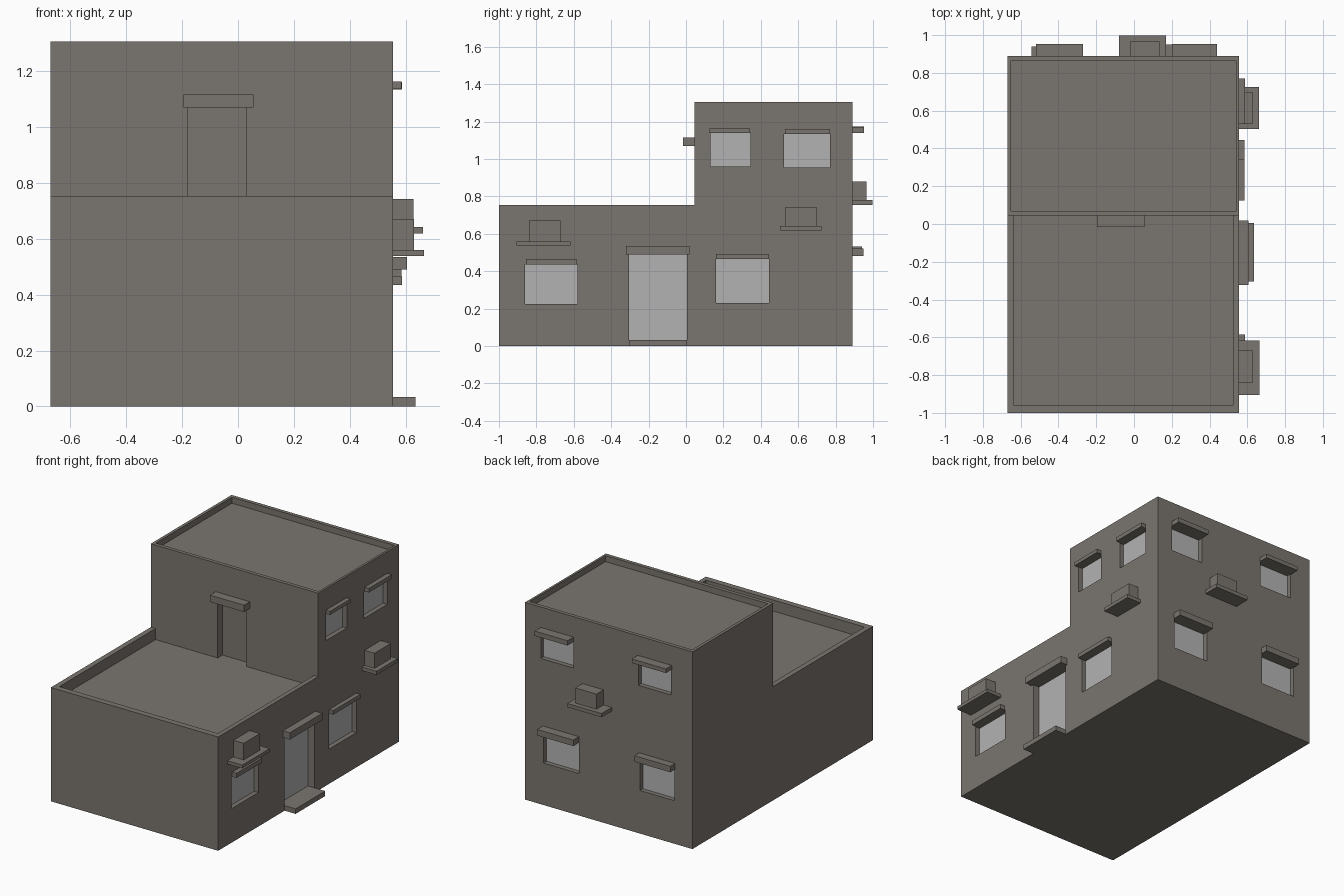
import bpy

if "Cube" in bpy.data.objects:
    bpy.data.objects.remove(bpy.data.objects["Cube"])


def material(name, rgb):
    m = bpy.data.materials.new(name)
    m.use_nodes = True
    m.diffuse_color = (*rgb, 1)
    m.node_tree.nodes["Principled BSDF"].inputs["Base Color"].default_value = (*rgb, 1)
    return m


plaster = material("grey_plaster", (0.195, 0.178, 0.156))
glass = material("pale_glass", (0.45, 0.45, 0.45))


def box(name, xs, ys, zs, mat=plaster):
    """Box between two x, two y and two z limits."""
    verts = [(x, y, z) for x in xs for y in ys for z in zs]
    faces = [(0, 1, 3, 2), (4, 6, 7, 5), (0, 4, 5, 1),
             (2, 3, 7, 6), (0, 2, 6, 4), (1, 5, 7, 3)]
    mesh = bpy.data.meshes.new(name)
    mesh.from_pydata(verts, [], faces)
    mesh.materials.append(mat)
    obj = bpy.data.objects.new(name, mesh)
    bpy.context.collection.objects.link(obj)
    return obj


LEFT, RIGHT, FRONT, BACK = -0.67, 0.555, -1.0, 0.89
STEP_Y, LOW, HIGH = 0.045, 0.753, 1.305
LOW_ROOF, HIGH_ROOF = 0.68, 1.265
cutters = []


def on_wall(wall, name, span, zs, start, end, mat=plaster):
    """Box on the side or back wall, from start to end measured outwards."""
    if wall == "side":
        return box(name, (RIGHT + start, RIGHT + end), span, zs, mat)
    return box(name, span, (BACK + start, BACK + end), zs, mat)


def opening(wall, name, span, zs, lintel_span, lintel_top, out, depth=0.035):
    """Recessed glazed opening with a lintel above it."""
    cutters.append(on_wall(wall, name + "_cutter", span, zs, -depth, 0.1))
    on_wall(wall, name + "_pane", span, zs, -depth - 0.002, -depth + 0.004, glass)
    on_wall(wall, name + "_lintel", lintel_span, (zs[1], lintel_top), -0.01, out)


def planter(wall, name, ledge, block, z, ledge_top, block_top, ledge_out, block_out):
    """Block standing on a wall ledge."""
    on_wall(wall, name + "_ledge", ledge, (z, ledge_top), -0.01, ledge_out)
    on_wall(wall, name + "_block", block, (ledge_top, block_top), -0.01, block_out)


# Stepped house body: side profile extruded across x
profile = [(FRONT, 0), (BACK, 0), (BACK, HIGH), (STEP_Y, HIGH), (STEP_Y, LOW), (FRONT, LOW)]
n = len(profile)
mesh = bpy.data.meshes.new("house_body")
mesh.from_pydata([(x, y, z) for x in (LEFT, RIGHT) for y, z in profile], [],
                 [tuple(reversed(range(n))), tuple(range(n, 2 * n))]
                 + [(i, (i + 1) % n, n + (i + 1) % n, n + i) for i in range(n)])
mesh.materials.append(plaster)
body = bpy.data.objects.new("house_body", mesh)
bpy.context.collection.objects.link(body)

# Sunken roofs behind parapets
cutters.append(box("low_roof_cutter", (-0.635, 0.525), (-0.96, STEP_Y), (LOW_ROOF, 1.0)))
cutters.append(box("high_roof_cutter", (-0.65, 0.54), (0.07, 0.865), (HIGH_ROOF, 1.5)))

# Terrace doorway
cutters.append(box("terrace_door_cutter", (-0.18, 0.03), (-0.1, STEP_Y + 0.05), (LOW_ROOF, 1.07)))
box("terrace_door_lintel", (-0.195, 0.055), (-0.015, STEP_Y + 0.01), (1.07, 1.115))

# Side wall
opening("side", "side_front_window", (-0.86, -0.58), (0.225, 0.435), (-0.855, -0.585), 0.465, 0.032)
opening("side", "side_rear_window", (0.16, 0.445), (0.23, 0.465), (0.16, 0.445), 0.492, 0.03)
opening("side", "side_upper_front_window", (0.13, 0.345), (0.96, 1.138), (0.125, 0.342), 1.162, 0.03)
opening("side", "side_upper_rear_window", (0.525, 0.77), (0.955, 1.133), (0.53, 0.77), 1.16, 0.032)
opening("side", "entrance", (-0.305, 0.005), (0.033, 0.49), (-0.322, 0.018), 0.535, 0.05, 0.05)
on_wall("side", "entrance_step", (-0.305, 0.005), (0, 0.033), -0.01, 0.08)
planter("side", "side_front", (-0.905, -0.618), (-0.84, -0.67), 0.538, 0.56, 0.67, 0.11, 0.075)
planter("side", "side_rear", (0.503, 0.725), (0.53, 0.7), 0.618, 0.642, 0.742, 0.107, 0.073)

# Back wall
opening("back", "back_upper_left_window", (0.2, 0.44), (0.965, 1.138), (0.2, 0.44), 1.17, 0.063)
opening("back", "back_upper_right_window", (-0.515, -0.275), (0.978, 1.148), (-0.52, -0.27), 1.175, 0.062)
opening("back", "back_lower_left_window", (0.16, 0.42), (0.278, 0.482), (0.16, 0.425), 0.522, 0.06)
opening("back", "back_lower_right_window", (-0.54, -0.285), (0.285, 0.493), (-0.543, -0.28), 0.533, 0.05)
planter("back", "back", (-0.08, 0.17), (-0.02, 0.135), 0.755, 0.78, 0.88, 0.107, 0.075)

# Cut the openings, then drop the cutters
for c in cutters:
    mod = body.modifiers.new(c.name, "BOOLEAN")
    mod.operation = "DIFFERENCE"
    mod.solver = "EXACT"
    mod.object = c
bpy.context.view_layer.update()
graph = bpy.context.evaluated_depsgraph_get()
cut_mesh = bpy.data.meshes.new_from_object(body.evaluated_get(graph))
body.modifiers.clear()
body.data = cut_mesh
for c in cutters:
    bpy.data.objects.remove(c)
